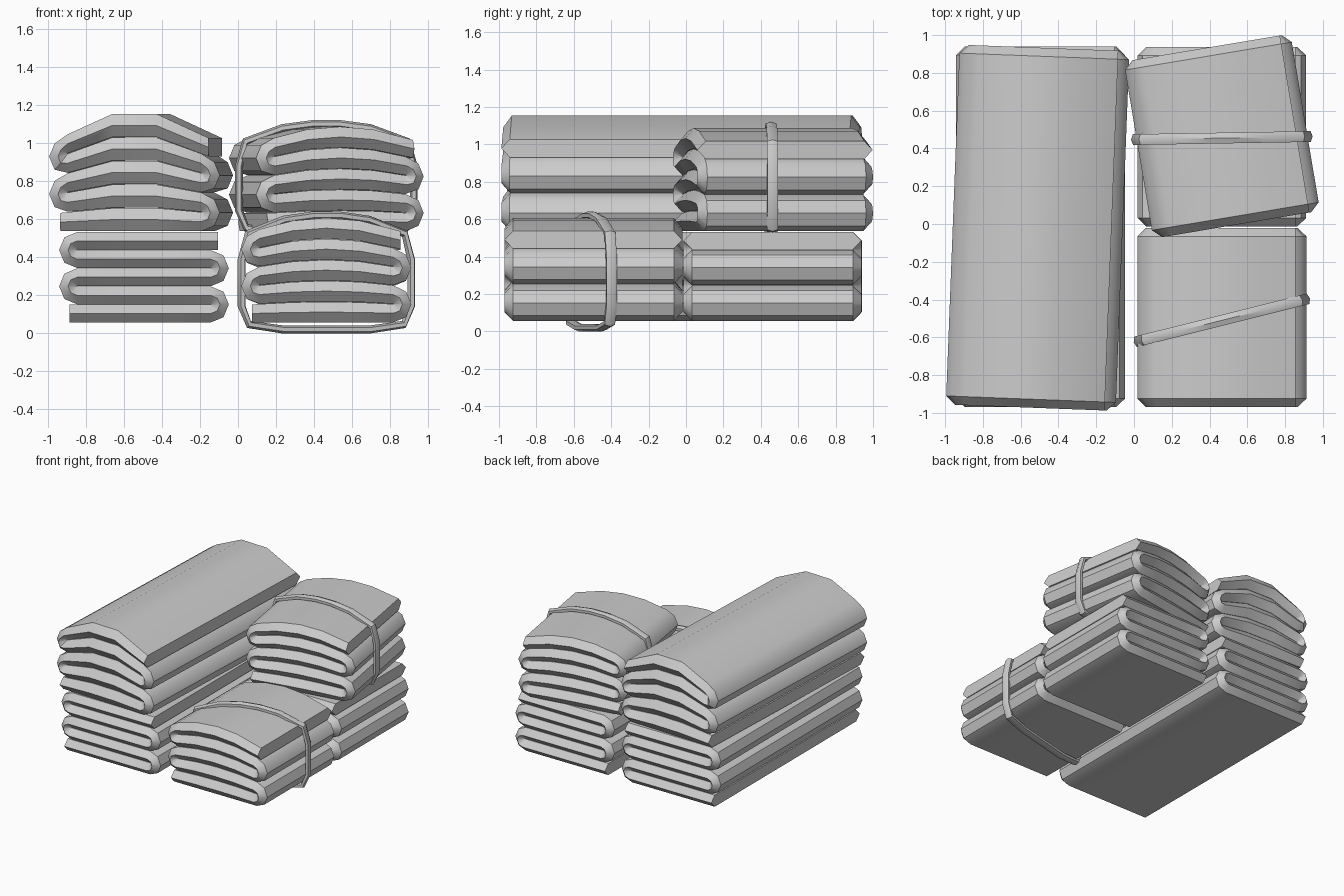
import bpy, bmesh
from math import sin, cos, pi, radians
from mathutils import Matrix, Vector

if "Cube" in bpy.data.objects:
    bpy.data.objects.remove(bpy.data.objects["Cube"])


def sweep(name, rings, closed, matrix, angle):
    """Skin a list of equal-sized vertex rings into one object."""
    bm = bmesh.new()
    rows = [[bm.verts.new(matrix @ Vector(p)) for p in ring] for ring in rings]
    n = len(rows[0])
    for i in range(len(rows) if closed else len(rows) - 1):
        a, b = rows[i], rows[(i + 1) % len(rows)]
        for j in range(n):
            k = (j + 1) % n
            bm.faces.new((a[j], a[k], b[k], b[j]))
    if not closed:
        bm.faces.new(rows[0])
        bm.faces.new(rows[-1])
    bmesh.ops.recalc_face_normals(bm, faces=bm.faces)
    me = bpy.data.meshes.new(name)
    bm.to_mesh(me)
    bm.free()
    ob = bpy.data.objects.new(name, me)
    bpy.context.collection.objects.link(ob)
    bpy.ops.object.select_all(action='DESELECT')
    ob.select_set(True)
    bpy.context.view_layer.objects.active = ob
    bpy.ops.object.shade_smooth_by_angle(angle=radians(angle))
    return ob


def placed(x, y, z, rot):
    return Matrix.Translation((x, y, z)) @ Matrix.Rotation(radians(rot), 4, 'Z')


def folded_cloth(name, x, y, z, half_len, pitch, bump=0.0, rot=0.0, segs=4, layers=5):
    """Thick sheet folded back and forth, its edges ridged, optionally domed."""
    r, h, cx, c = pitch / 2, pitch * 0.49, 0.352, 0.045
    path = []  # x, z, normal x, normal z
    for i in range(layers):
        s = 1 if i % 2 == 0 else -1
        zi = r + pitch * i
        for k in range(segs + 1):
            px = -cx + 2 * cx * k / segs
            if (i == 0 and k == 0) or (i == layers - 1 and k == segs):
                px *= 1.11
            path.append((s * px, zi, 0, s))
        if i < layers - 1:
            for k in range(1, 4):
                a = -pi / 2 + pi * k / 4
                ca, sa = cos(a) * s, sin(a)
                path.append((s * cx + r * ca, zi + r + r * sa, -s * ca, -s * sa))
    height = pitch * layers

    def dome(px, py, pz):
        u = min(1.0, abs(px) / 0.38)
        return px, py, pz + bump * (1 - u * u) * pz / height

    L = half_len
    section = [(-L, 0), (-L + c, h), (L - c, h), (L, 0), (L - c, -h), (-L + c, -h)]
    rings = [[dome(px + nx * d, py, pz + nz * d) for py, d in section]
             for px, pz, nx, nz in path]
    return sweep(name, rings, False, placed(x, y, z, rot), 40)


def strap(name, x, y, z, height, rot):
    """Rounded band looped around a bundle."""
    half = [(0.24, 0.03), (0.42, 0.07), (0.46, 0.22), (0.46, 0.6),
            (0.425, 0.81), (0.23, 0.925), (0.07, 0.96)]
    loop = [(px, pz * height) for px, pz in half]
    loop += [(-px, pz) for px, pz in reversed(loop)]
    rings, n = [], len(loop)
    for i, p in enumerate(loop):
        a, b = Vector(loop[i - 1]), Vector(loop[(i + 1) % n])
        t = (b - a).normalized()
        nx, nz = t.y, -t.x
        rings.append([(p[0] + nx * 0.021 * cos(k * pi / 3), 0.033 * sin(k * pi / 3),
                       p[1] + nz * 0.021 * cos(k * pi / 3)) for k in range(6)])
    return sweep(name, rings, True, placed(x, y, z, rot), 40)


# Lower layer of bundles
folded_cloth("long_cloth_lower", -0.495, -0.015, 0.055, 0.955, 0.0955)
folded_cloth("short_cloth_back", 0.465, 0.462, 0.055, 0.475, 0.0955)
folded_cloth("short_cloth_front", 0.465, -0.495, 0.055, 0.475, 0.0965, bump=0.07)

# Upper layer of bundles, slightly turned
folded_cloth("long_cloth_upper", -0.51, -0.02, 0.535, 0.953, 0.0985, bump=0.14, rot=-2.2, segs=3)
folded_cloth("short_cloth_upper", 0.465, 0.465, 0.535, 0.475, 0.0965, bump=0.07, rot=9.5)

# Straps around the two domed short bundles
strap("strap_front", 0.465, -0.51, 0.0, 0.645, 14)
strap("strap_upper", 0.465, 0.455, 0.51, 0.615, 1)
